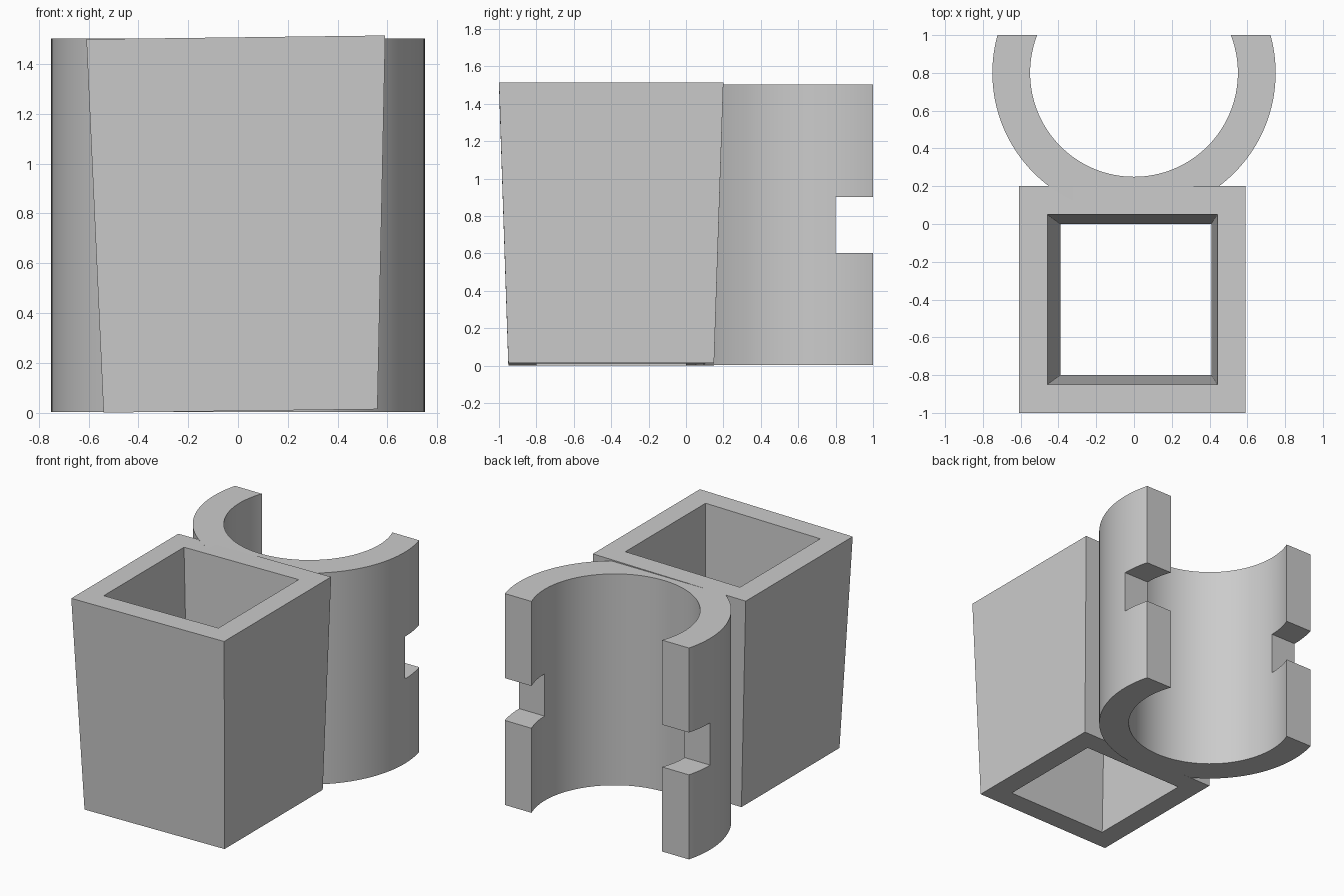
import bpy, bmesh, math
from mathutils import Matrix

if "Cube" in bpy.data.objects:
    bpy.data.objects.remove(bpy.data.objects["Cube"])

grey = bpy.data.materials.new("plain grey")
grey.diffuse_color = (0.6, 0.6, 0.6, 1)
grey.use_nodes = True
grey.node_tree.nodes["Principled BSDF"].inputs["Base Color"].default_value = grey.diffuse_color


def add_object(name, bm):
    bmesh.ops.recalc_face_normals(bm, faces=bm.faces)
    mesh = bpy.data.meshes.new(name)
    bm.to_mesh(mesh)
    bm.free()
    obj = bpy.data.objects.new(name, mesh)
    bpy.context.collection.objects.link(obj)
    mesh.materials.append(grey)
    return obj


def cylinder(name, radius, y, z0, z1):
    bm = bmesh.new()
    bmesh.ops.create_cone(bm, cap_ends=True, segments=128, radius1=radius,
                          radius2=radius, depth=z1 - z0,
                          matrix=Matrix.Translation((0, y, (z0 + z1) / 2)))
    return add_object(name, bm)


def block(name, size, centre):
    bm = bmesh.new()
    bmesh.ops.create_cube(bm, size=1, matrix=Matrix.Translation(centre)
                          @ Matrix.Diagonal((*size, 1)))
    return add_object(name, bm)


def cut(obj, cutter):
    mod = obj.modifiers.new("cut", 'BOOLEAN')
    mod.operation = 'DIFFERENCE'
    mod.solver = 'EXACT'
    mod.object = cutter
    bpy.context.view_layer.objects.active = obj
    bpy.ops.object.modifier_apply(modifier=mod.name)
    bpy.data.objects.remove(cutter)


# Open pipe clip: bored cylinder, trimmed flat at the back, notched in both arms
clip = cylinder("pipe_clip", 0.75, 0.8, 0.003, 1.503)
cut(clip, cylinder("bore_cutter", 0.55, 0.8, -0.5, 2))
cut(clip, block("back_cutter", (3, 1, 4), (0, 1.5, 0.75)))
cut(clip, block("notch_cutter", (3, 0.6, 0.3), (0, 1.1, 0.753)))
bpy.ops.object.select_all(action='DESELECT')
clip.select_set(True)
bpy.context.view_layer.objects.active = clip
bpy.ops.object.shade_smooth_by_angle(angle=math.radians(30))

# Tapered square socket, open at both ends
bm = bmesh.new()


def square(half, z):
    return [bm.verts.new((x * half, y * half, z))
            for x, y in ((-1, -1), (1, -1), (1, 1), (-1, 1))]


loops = [square(0.55, 0), square(0.6, 1.5), square(0.45, 1.5), square(0.4, 0)]
for k in range(4):
    a, b = loops[k], loops[(k + 1) % 4]
    for i in range(4):
        j = (i + 1) % 4
        bm.faces.new((a[i], a[j], b[j], b[i]))
# Slight sideways lean
bm.transform(Matrix.Translation((0.01, -0.4, 0.007))
             @ Matrix.Rotation(-0.0125, 4, 'Y'))
add_object("tapered_socket", bm)
